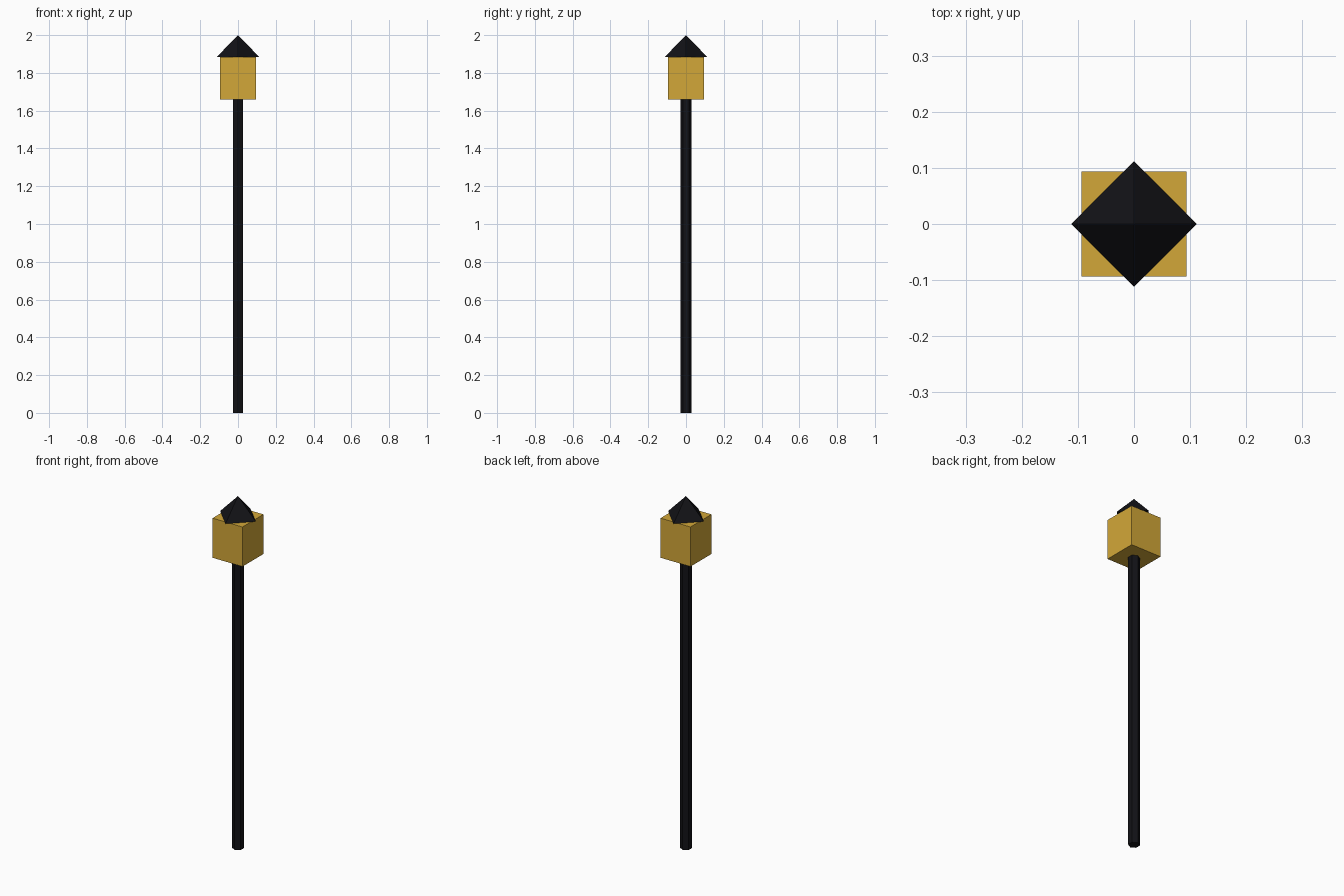
import bpy
from math import pi

if "Cube" in bpy.data.objects:
    bpy.data.objects.remove(bpy.data.objects["Cube"])


def paint(obj, name, color):
    obj.name = name
    mat = bpy.data.materials.get(name + "_paint") or bpy.data.materials.new(name + "_paint")
    mat.diffuse_color = (*color, 1)
    mat.use_nodes = True
    mat.node_tree.nodes["Principled BSDF"].inputs["Base Color"].default_value = mat.diffuse_color
    obj.data.materials.append(mat)


BLACK = (0.006, 0.006, 0.008)
GOLD = (0.65, 0.39, 0.04)
LAMP_BOTTOM, LAMP_TOP = 1.66, 1.885

# Six-sided post, points facing front and back
bpy.ops.mesh.primitive_cylinder_add(vertices=6, radius=0.03, depth=LAMP_BOTTOM,
                                    location=(0, 0, LAMP_BOTTOM / 2))
paint(bpy.context.object, "post", BLACK)

# Lamp box
bpy.ops.mesh.primitive_cube_add(size=1, location=(0, 0, (LAMP_BOTTOM + LAMP_TOP) / 2))
lamp = bpy.context.object
lamp.scale = (0.188, 0.188, LAMP_TOP - LAMP_BOTTOM)
paint(lamp, "lamp_box", GOLD)

# Four-sided pyramid roof, corners on the axes
bpy.ops.mesh.primitive_cone_add(vertices=4, radius1=0.112, radius2=0, depth=2 - LAMP_TOP,
                                location=(0, 0, (LAMP_TOP + 2) / 2))
paint(bpy.context.object, "roof", BLACK)
